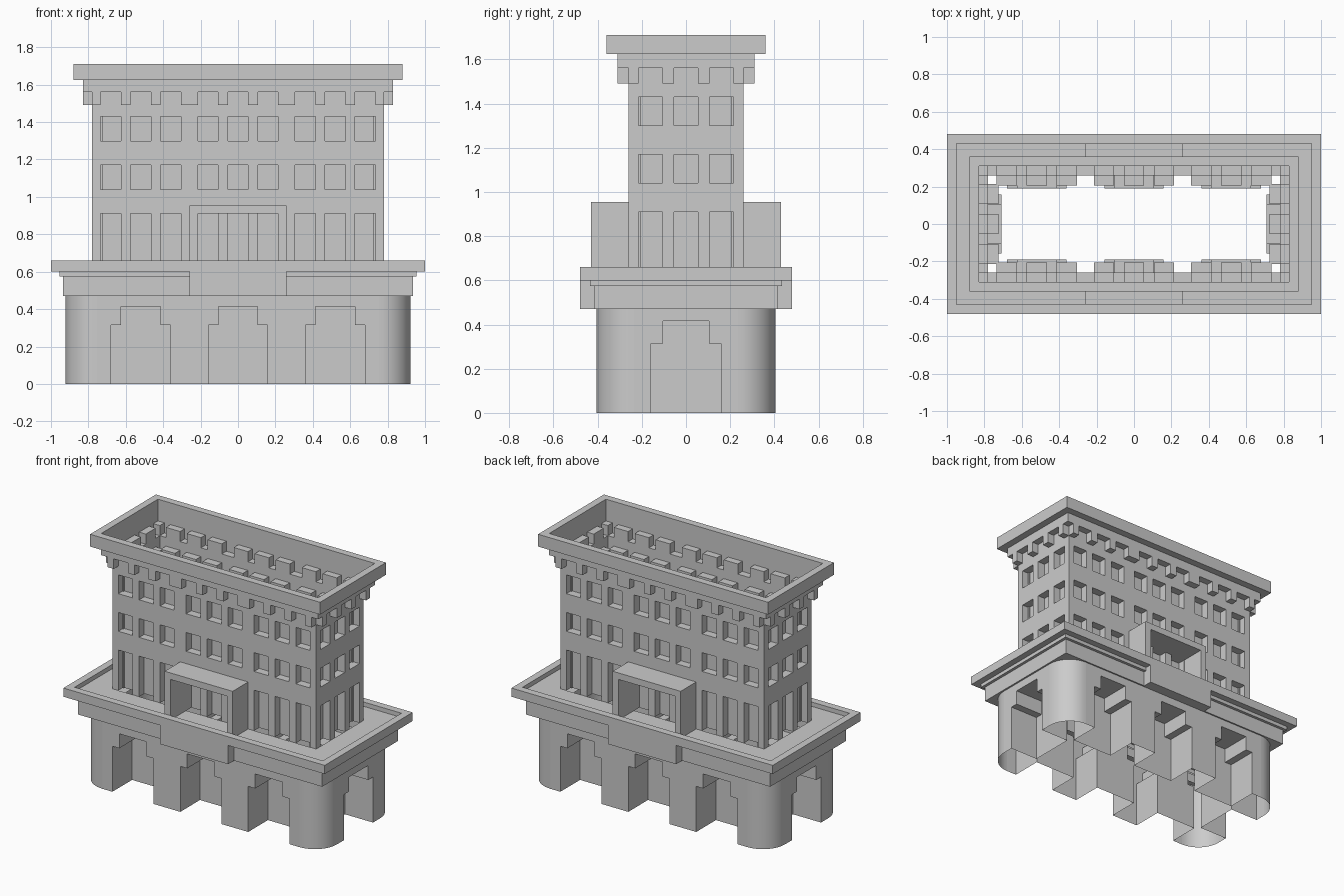
import bpy, bmesh
from math import sin, cos, pi

if "Cube" in bpy.data.objects:
    bpy.data.objects.remove(bpy.data.objects["Cube"])


def finish(bm, name, smooth=False):
    bmesh.ops.remove_doubles(bm, verts=bm.verts, dist=1e-4)
    me = bpy.data.meshes.new(name)
    bm.to_mesh(me)
    bm.free()
    ob = bpy.data.objects.new(name, me)
    bpy.context.collection.objects.link(ob)
    if smooth:
        bpy.ops.object.select_all(action='DESELECT')
        ob.select_set(True)
        bpy.context.view_layer.objects.active = ob
        bpy.ops.object.shade_smooth_by_angle(angle=0.6)
    return ob


def quad(bm, pts):
    bm.faces.new([bm.verts.new(p) for p in pts])


def relief(bm, side, dist, us, vs, depth):
    """Facade as a stepped relief: depth(u, v) gives the offset of each grid cell, None = no cell."""
    nx, ny = [(0, -1), (1, 0), (0, 1), (-1, 0)][side]
    us = sorted({round(u, 4) for u in us})
    vs = sorted({round(v, 4) for v in vs})

    def P(u, v, d):
        return (nx * (dist + d) - ny * u, ny * (dist + d) + nx * u, v)

    D = [[depth((a + b) / 2, (c + d) / 2) for c, d in zip(vs, vs[1:])]
         for a, b in zip(us, us[1:])]
    for i in range(len(us) - 1):
        for j in range(len(vs) - 1):
            a, u0, u1, v0, v1 = D[i][j], us[i], us[i + 1], vs[j], vs[j + 1]
            if a is not None:
                quad(bm, [P(u0, v0, a), P(u1, v0, a), P(u1, v1, a), P(u0, v1, a)])
            if i + 2 < len(us):
                p, q = a or 0, D[i + 1][j] or 0
                if abs(p - q) > 1e-4:
                    quad(bm, [P(u1, v0, p), P(u1, v0, q), P(u1, v1, q), P(u1, v1, p)])
            if j + 2 < len(vs):
                p, q = a or 0, D[i][j + 1] or 0
                if abs(p - q) > 1e-4:
                    quad(bm, [P(u0, v1, p), P(u1, v1, p), P(u1, v1, q), P(u0, v1, q)])


def rings(name, loops):
    """Shell swept through rectangles given as (half x, half y, z)."""
    bm = bmesh.new()
    for (a, b, z), (c, d, w) in zip(loops, loops[1:]):
        lo = [(-a, -b, z), (a, -b, z), (a, b, z), (-a, b, z)]
        hi = [(-c, -d, w), (c, -d, w), (c, d, w), (-c, d, w)]
        for i in range(4):
            k = (i + 1) % 4
            quad(bm, [lo[i], lo[k], hi[k], hi[i]])
    return finish(bm, name)


def box(name, x0, x1, y0, y1, z0, z1):
    bm = bmesh.new()
    bmesh.ops.create_cube(bm, size=1)
    for v in bm.verts:
        v.co = ((x0 + x1) / 2 + v.co.x * (x1 - x0), (y0 + y1) / 2 + v.co.y * (y1 - y0),
                (z0 + z1) / 2 + v.co.z * (z1 - z0))
    return finish(bm, name)


BAYS = [-0.52, 0, 0.52]
FLOOR = 0.63

# arcaded base with stepped arches and rounded corners
BX, BY, R, H = 0.923, 0.405, 0.17, 0.47
bm = bmesh.new()
for side in range(4):
    bays = BAYS if side % 2 == 0 else [0]
    half, dist = (BX - R, BY) if side % 2 == 0 else (BY - R, BX)

    def arch(u, v):
        o = min(abs(u - c) for c in bays)
        return -0.215 if (o < 0.158 and v < 0.315) or (o < 0.105 and v < 0.415) else 0

    us = [-half, half] + [c + o for c in bays for o in (-0.158, -0.105, 0.105, 0.158)]
    relief(bm, side, dist, us, [0, 0.315, 0.415, H], arch)
N = 12
for k, (sx, sy) in enumerate([(1, 1), (-1, 1), (-1, -1), (1, -1)]):
    pts = []
    for i in range(N + 1):
        t = pi / 2 * (k + i / N)
        pts.append((sx * (BX - R) + R * cos(t), sy * (BY - R) + R * sin(t)))
    for p, q in zip(pts, pts[1:]):
        quad(bm, [(*p, 0), (*q, 0), (*q, H), (*p, H)])
finish(bm, "arcade_base", True)

# terrace mouldings, rim and floor
rings("terrace", [(.875, .355, .47), (.935, .415, .47), (.935, .415, .575), (.955, .435, .575),
                  (.955, .435, .6), (1, .48, .6), (1, .48, .66), (.95, .43, .66),
                  (.95, .43, FLOOR), (.78, .26, FLOOR)])

# upper walls with recessed windows, bracket teeth and frieze
WX, WY, OUT = 0.78, 0.26, 0.05
ROWS = [(FLOOR, 0.91), (1.04, 1.17), (1.30, 1.43)]
bm = bmesh.new()
for side in range(4):
    bays = BAYS if side % 2 == 0 else [0]
    half, dist = (WX, WY) if side % 2 == 0 else (WY, WX)
    centres = [c + o for c in bays for o in (-0.16, 0, 0.16)]

    def wall(u, v):
        in_col = min(abs(u - c) for c in centres) < 0.054
        if v > 1.56:
            return OUT
        if abs(u) > half:
            return None
        if v > 1.49:
            return 0 if in_col else OUT
        return -0.055 if in_col and any(a < v < b for a, b in ROWS) else 0

    us = [-half - OUT, -half, half, half + OUT] + [c + s * 0.054 for c in centres for s in (-1, 1)]
    relief(bm, side, dist, us, [z for r in ROWS for z in r] + [1.49, 1.56, 1.625], wall)
finish(bm, "upper_walls")

# roof cornice, open in the middle
rings("roof_cornice", [(.83, .31, 1.625), (.88, .36, 1.625), (.88, .36, 1.71),
                       (.83, .31, 1.71), (.83, .31, 1.625)])

# front and back porticos with the panel below each
for s, n in ((-1, "front"), (1, "back")):
    y0, y1 = sorted((s * 0.26, s * 0.43))
    box(n + "_portico_top", -0.26, 0.26, y0, y1, 0.91, 0.955)
    for t, m in ((-1, "left"), (1, "right")):
        x0, x1 = sorted((t * 0.215, t * 0.26))
        box(n + "_portico_" + m + "_wall", x0, x1, y0, y1, FLOOR, 0.91)
    y0, y1 = sorted((s * 0.40, s * 0.48))
    box(n + "_centre_panel", -0.26, 0.26, y0, y1, 0.47, 0.6)
